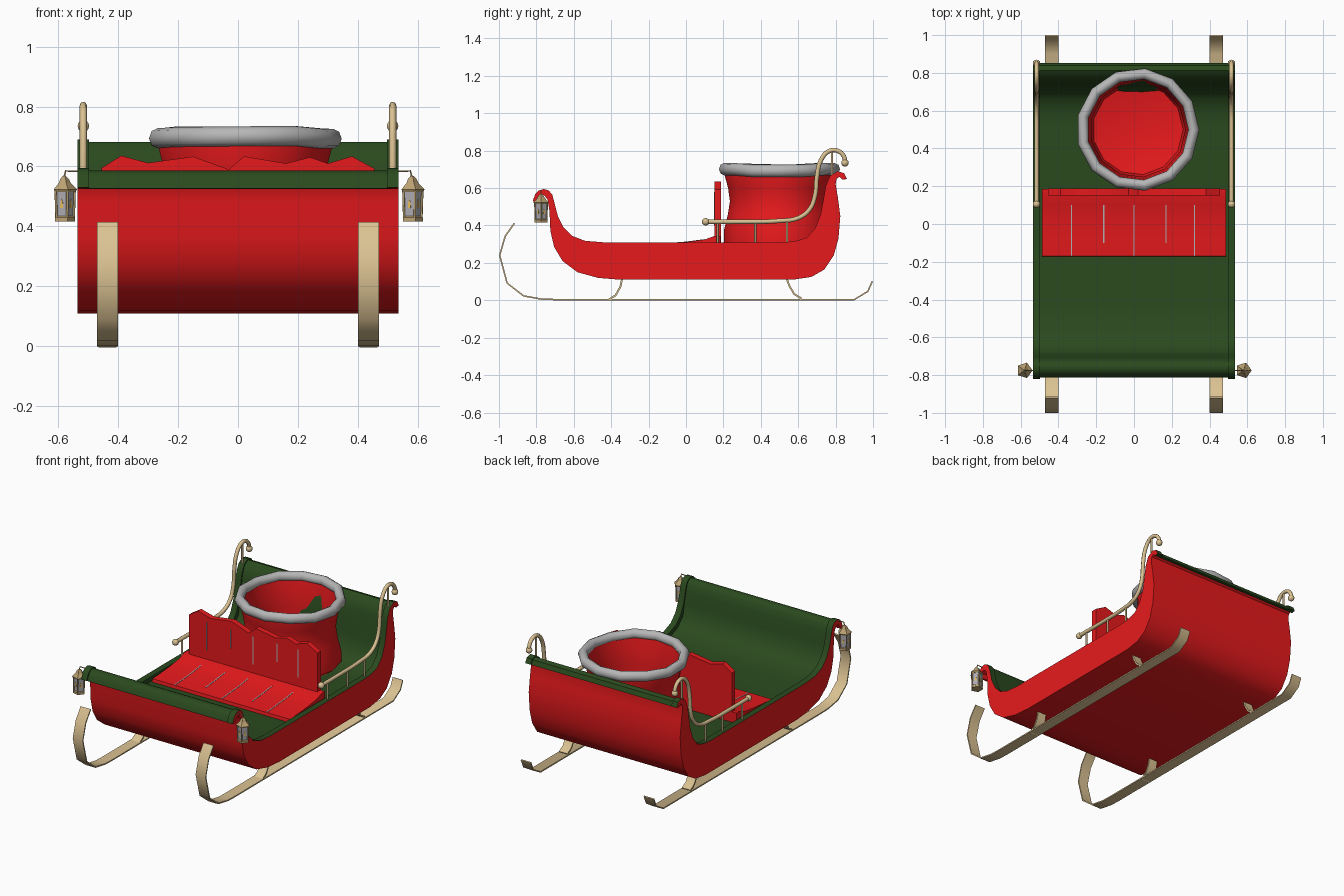
import bpy, bmesh, math, random
from mathutils import Vector

if "Cube" in bpy.data.objects:
    bpy.data.objects.remove(bpy.data.objects["Cube"])
random.seed(4)

def mat(name, r, g, b):
    m = bpy.data.materials.new(name)
    m.diffuse_color = (r, g, b, 1)
    m.use_nodes = True
    m.node_tree.nodes["Principled BSDF"].inputs["Base Color"].default_value = m.diffuse_color
    return m
RED = mat("red", 0.80, 0.010, 0.012)
GREEN = mat("dark green", 0.023, 0.068, 0.013)
GOLD = mat("pale gold", 0.71, 0.54, 0.29)
BRASS = mat("brass", 0.50, 0.36, 0.17)
FUR = mat("fur grey", 0.47, 0.47, 0.47)
GLASS = mat("lantern glass", 0.42, 0.41, 0.44)
FLAME = mat("candle yellow", 0.80, 0.50, 0.10)

def finish(name, bm, mats, angle=40):
    bmesh.ops.recalc_face_normals(bm, faces=bm.faces[:])
    me = bpy.data.meshes.new(name)
    bm.to_mesh(me)
    bm.free()
    for m in mats:
        me.materials.append(m)
    ob = bpy.data.objects.new(name, me)
    bpy.context.collection.objects.link(ob)
    if angle:
        bpy.ops.object.select_all(action='DESELECT')
        ob.select_set(True)
        bpy.context.view_layer.objects.active = ob
        bpy.ops.object.shade_smooth_by_angle(angle=math.radians(angle))
    return ob

def prism(name, pts, a, b, mats, side=lambda i: 0, caps=(0, 0), axis='X'):
    """Extrude a 2D outline along x (points y,z) or y (points x,z)."""
    bm = bmesh.new()
    co = (lambda p, t: (t, p[0], p[1])) if axis == 'X' else (lambda p, t: (p[0], t, p[1]))
    A = [bm.verts.new(co(p, a)) for p in pts]
    B = [bm.verts.new(co(p, b)) for p in pts]
    n = len(pts)
    for i in range(n):
        j = (i + 1) % n
        bm.faces.new((A[i], A[j], B[j], B[i])).material_index = side(i)
    bm.faces.new(A).material_index = caps[0]
    bm.faces.new(B).material_index = caps[1]
    return finish(name, bm, mats)

def offset(pts, dist):
    """Shift a path to its left; dist is a function of the point."""
    out = []
    for i, p in enumerate(pts):
        q, r = Vector(pts[max(i - 1, 0)]), Vector(pts[min(i + 1, len(pts) - 1)])
        t = (r - q).normalized()
        d = dist(p)
        out.append((p[0] - t.y * d, p[1] + t.x * d))
    return out

def lathe(name, prof, c, n, mats, jitter=0.0, loop=False, angle=40):
    bm = bmesh.new()
    rings = []
    wob = [random.uniform(-1, 1) * jitter for _ in range(n)]
    for r, z in prof:
        rings.append([bm.verts.new((c[0] + r * math.cos(2 * math.pi * k / n),
                                    c[1] + r * math.sin(2 * math.pi * k / n),
                                    c[2] + z + wob[k])) for k in range(n)])
    m = len(rings)
    for i in range(m if loop else m - 1):
        a, b = rings[i], rings[(i + 1) % m]
        for k in range(n):
            j = (k + 1) % n
            bm.faces.new((a[k], a[j], b[j], b[k]))
    if not loop:
        bm.faces.new(rings[0])
        bm.faces.new(rings[-1])
    return finish(name, bm, mats, angle)

def tube(name, pts, r, m, smooth=False):
    cu = bpy.data.curves.new(name, 'CURVE')
    cu.dimensions = '3D'
    cu.bevel_depth = r
    cu.bevel_resolution = 2
    cu.use_fill_caps = True
    if smooth:
        cu.resolution_u = 4
        sp = cu.splines.new('BEZIER')
        sp.bezier_points.add(len(pts) - 1)
        for bp, p in zip(sp.bezier_points, pts):
            bp.co = p
            bp.handle_left_type = bp.handle_right_type = 'AUTO'
    else:
        sp = cu.splines.new('POLY')
        sp.points.add(len(pts) - 1)
        for q, p in zip(sp.points, pts):
            q.co = (*p, 1)
    cu.materials.append(m)
    ob = bpy.data.objects.new(name, cu)
    bpy.context.collection.objects.link(ob)

def ball(name, c, r, m):
    bm = bmesh.new()
    bmesh.ops.create_uvsphere(bm, u_segments=10, v_segments=8, radius=r)
    finish(name, bm, [m], 60).location = c

# Sleigh body: shared side profile (upper edge and lower edge, front to back)
top = [(-.82, .53), (-.805, .57), (-.785, .588), (-.76, .595), (-.735, .588), (-.715, .565), (-.703, .52),
       (-.685, .45), (-.655, .39), (-.61, .345), (-.54, .318), (-.44, .31), (.5, .31), (.58, .315),
       (.645, .335), (.69, .385), (.72, .46), (.735, .54), (.747, .61), (.77, .665), (.81, .69),
       (.845, .68), (.86, .65)]
low = [(-.795, .525), (-.785, .55), (-.76, .562), (-.74, .54), (-.73, .48), (-.725, .37), (-.705, .285),
       (-.66, .21), (-.58, .15), (-.47, .12), (-.35, .11), (.57, .11), (.67, .125), (.74, .165),
       (.79, .24), (.815, .33), (.825, .45), (.812, .55), (.80, .62), (.805, .65), (.82, .66), (.835, .645)]
nt = len(top)
rule = lambda i: 1 if i < nt else 0
inner = offset(top, lambda p: -.03 if p[1] < .42 else -.008)
prism("body_shell", inner + low[::-1], -.51, .51, [RED, GREEN], rule)
prism("right_side_panel", top + low[::-1], .497, .536, [RED, GREEN], rule, (1, 0))
prism("left_side_panel", top + low[::-1], -.536, -.497, [RED, GREEN], rule, (0, 1))

# Seat cushion, scalloped backrest and short grey seams
seat = [(-.17, .30), (-.1, .304), (0, .312), (.1, .325), (.155, .345)]
prism("seat", [(-.175, .27)] + seat + [(.185, .345), (.185, .27)], -.487, .487, [RED])
scallop = [(-.455, .595), (-.39, .636), (-.3, .612), (-.15, .633), (-.03, .59), (.02, .634),
           (.16, .61), (.24, .631), (.3, .61), (.38, .634), (.455, .593)]
prism("backrest", scallop + [(.455, .28), (-.455, .28)], .152, .187, [RED], axis='Y')
for k, x in enumerate((-.33, -.16, 0, .17, .32)):
    path = seat[k % 2:4]
    prism("seat_seam", path + offset(path, lambda p: .002)[::-1], x - .003, x + .003, [FUR])
    z0 = .40 + .06 * (k % 2)
    prism("backrest_seam", [(.153, z0), (.15, z0), (.15, .58), (.153, .58)], x - .003, x + .003, [FUR])

# Open gift sack with fur rim
c = (.02, .5, 0)
lathe("sack", [(.26, .28), (.30, .31), (.298, .38), (.278, .46), (.267, .53), (.277, .60), (.293, .66),
               (.292, .695), (.276, .695), (.262, .62), (.252, .52), (.258, .42), (.24, .36), (.12, .335)],
      c, 13, [RED])
lathe("sack_fur_rim", [(.297 + .029 * math.cos(a * math.pi / 4), .697 + .033 * math.sin(a * math.pi / 4))
                       for a in range(8)], c, 13, [FUR], jitter=.006, loop=True, angle=60)

run = [(-.92, .415), (-.97, .345), (-1, .24), (-.96, .09), (-.87, .02), (-.77, .002), (-.7, 0),
       (.9, 0), (.975, .045), (1, .1)]
struts = ([(-.345, .125), (-.355, .075), (-.38, .03), (-.42, .005)],
          [(.53, .125), (.548, .075), (.575, .03), (.615, .005)])
rail = [(.11, .42), (.3, .42), (.5, .425), (.6, .44), (.66, .485), (.69, .56), (.70, .66),
        (.722, .75), (.77, .80), (.82, .795), (.848, .76), (.85, .735)]
for s, tag in ((1, "right"), (-1, "left")):
    # Runners and their struts
    x = s * .435
    prism(tag + "_runner", run + offset(run, lambda p: .008)[::-1], x - .035, x + .035, [GOLD])
    for st in struts:
        prism(tag + "_runner_strut", st + offset(st, lambda p: .01)[::-1], x - .03, x + .03, [GOLD])
    # Hand rail with posts and end balls
    x = s * .516
    tube(tag + "_rail", [(x, y, z) for y, z in rail], .012, GOLD, True)
    for y, z0, z1 in ((.17, .3, .42), (.37, .3, .42), (.54, .3, .43), (.78, .66, .80)):
        tube(tag + "_rail_post", [(x, y, z0), (x, y, z1)], .006, GOLD)
    ball(tag + "_rail_front_ball", (x, .105, .42), .02, GOLD)
    ball(tag + "_rail_back_ball", (x, .85, .735), .02, GOLD)
    # Five-sided lantern on a hook, with a glow plate in each pane
    L = (s * .58, -.775, 0)
    lathe(tag + "_lantern_base", [(.037, .417), (.037, .43), (.031, .434)], L, 5, [BRASS], angle=0)
    lathe(tag + "_lantern_glass", [(.031, .432), (.034, .523)], L, 5, [GLASS], angle=0)
    lathe(tag + "_lantern_roof", [(.037, .515), (.043, .523), (.022, .545), (.016, .558), (.006, .568)],
          L, 5, [BRASS], angle=0)
    for k in range(5):
        a = 2 * math.pi * k / 5
        tube(tag + "_lantern_bar", [(L[0] + r * math.cos(a), L[1] + r * math.sin(a), z)
                                    for r, z in ((.032, .43), (.035, .523))], .004, BRASS)
        b = a + math.pi / 5
        glow = prism(tag + "_lantern_glow", [(-.005, .462), (.005, .462), (.004, .48), (0, .492), (-.004, .48)],
                     -.028, -.022, [FLAME], axis='Y')
        glow.location = (L[0], L[1], 0)
        glow.rotation_euler.z = b + math.pi / 2
    tube(tag + "_lantern_hook", [(s * .52, -.775, .583), (s * .575, -.775, .585), (s * .58, -.775, .565)],
         .003, BRASS)
